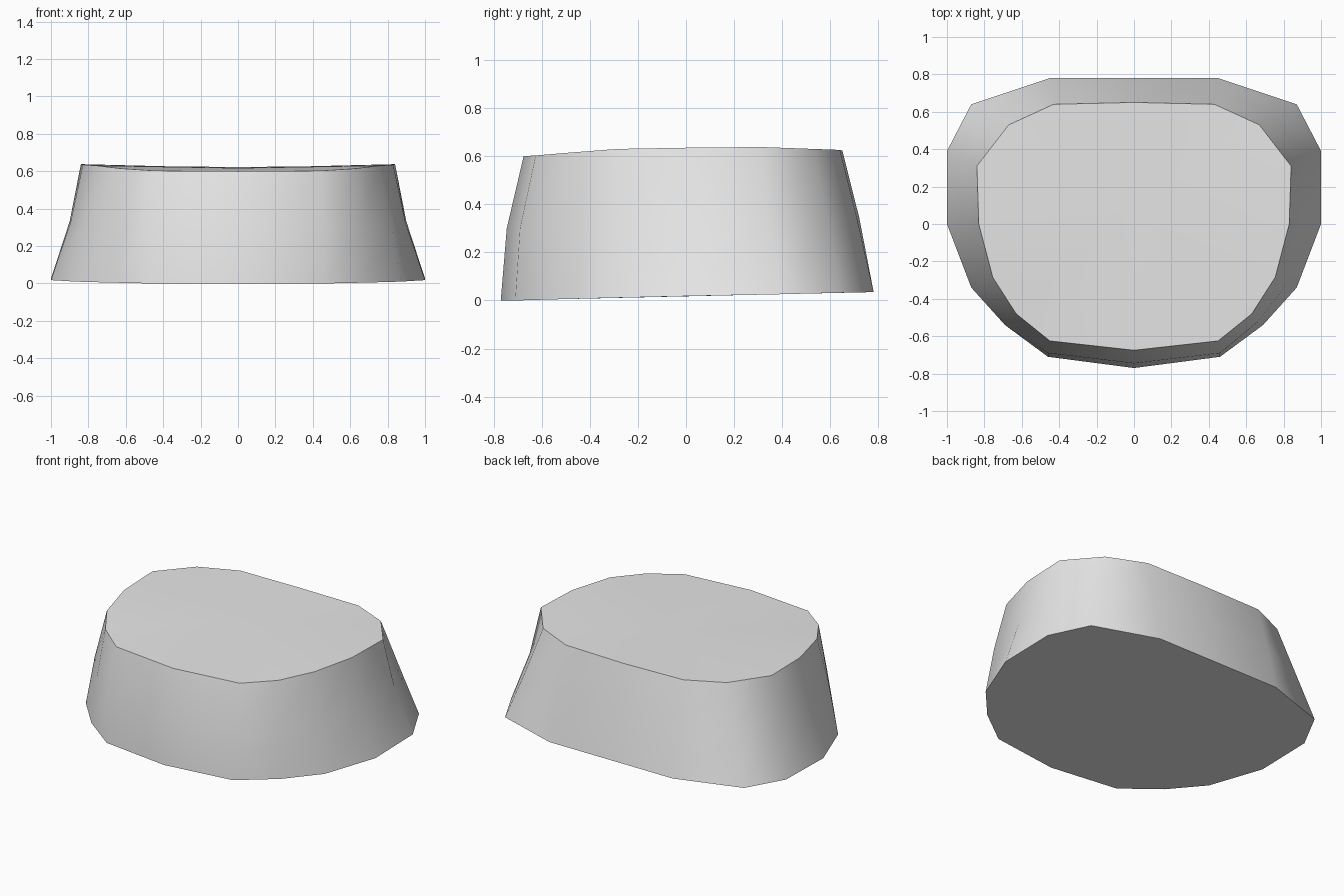
import bpy, bmesh, math

cube = bpy.data.objects.get("Cube")
if cube:
    bpy.data.objects.remove(cube, do_unlink=True)

# Half outlines (x, y, z) from front centre round the left side to back centre
LOWER = [(0, -.77, 0), (.46, -.71, 0), (.69, -.54, .005), (.87, -.34, .01), (1, 0, .018),
         (1, .39, .026), (.87, .64, .032), (.45, .78, .035), (0, .78, .035)]
MIDDLE = [(0, -.745, .30), (.46, -.69, .30), (.66, -.525, .31), (.82, -.32, .32), (.895, 0, .327),
          (.90, .34, .332), (.76, .59, .337), (.44, .71, .345), (0, .72, .345)]
UPPER = [(0, -.675, .60), (.45, -.625, .603), (.63, -.48, .615), (.755, -.285, .63), (.83, 0, .635),
         (.84, .31, .638), (.67, .53, .63), (.43, .64, .626), (0, .65, .623)]


def mirrored(half):
    """Close a half outline across x = 0."""
    return half + [(-x, y, z) for x, y, z in half[-2:0:-1]]


# Plain grey surface
grey = bpy.data.materials.new("light grey")
grey.use_nodes = True
colour = (0.8, 0.8, 0.8, 1)
grey.diffuse_color = colour
grey.node_tree.nodes["Principled BSDF"].inputs["Base Color"].default_value = colour

# Loft the tapered wall through the three outlines
bm = bmesh.new()
rings = [[bm.verts.new(p) for p in mirrored(h)] for h in (LOWER, MIDDLE, UPPER)]
n = len(rings[0])
for a, b in zip(rings, rings[1:]):
    for i in range(n):
        j = (i + 1) % n
        bm.faces.new((a[i], a[j], b[j], b[i]))

# Flat underside and slightly dished top
bm.faces.new(rings[0][::-1])
centre = bm.verts.new((0, 0.1, 0.617))
for i in range(n):
    bm.faces.new((rings[2][i], rings[2][(i + 1) % n], centre))
bmesh.ops.recalc_face_normals(bm, faces=bm.faces)

mesh = bpy.data.meshes.new("tapered_block")
bm.to_mesh(mesh)
bm.free()
mesh.materials.append(grey)
block = bpy.data.objects.new("tapered_block", mesh)
bpy.context.collection.objects.link(block)

# Smooth wall with crisp rims
bpy.ops.object.select_all(action='DESELECT')
block.select_set(True)
bpy.context.view_layer.objects.active = block
bpy.ops.object.shade_smooth_by_angle(angle=math.radians(55))
